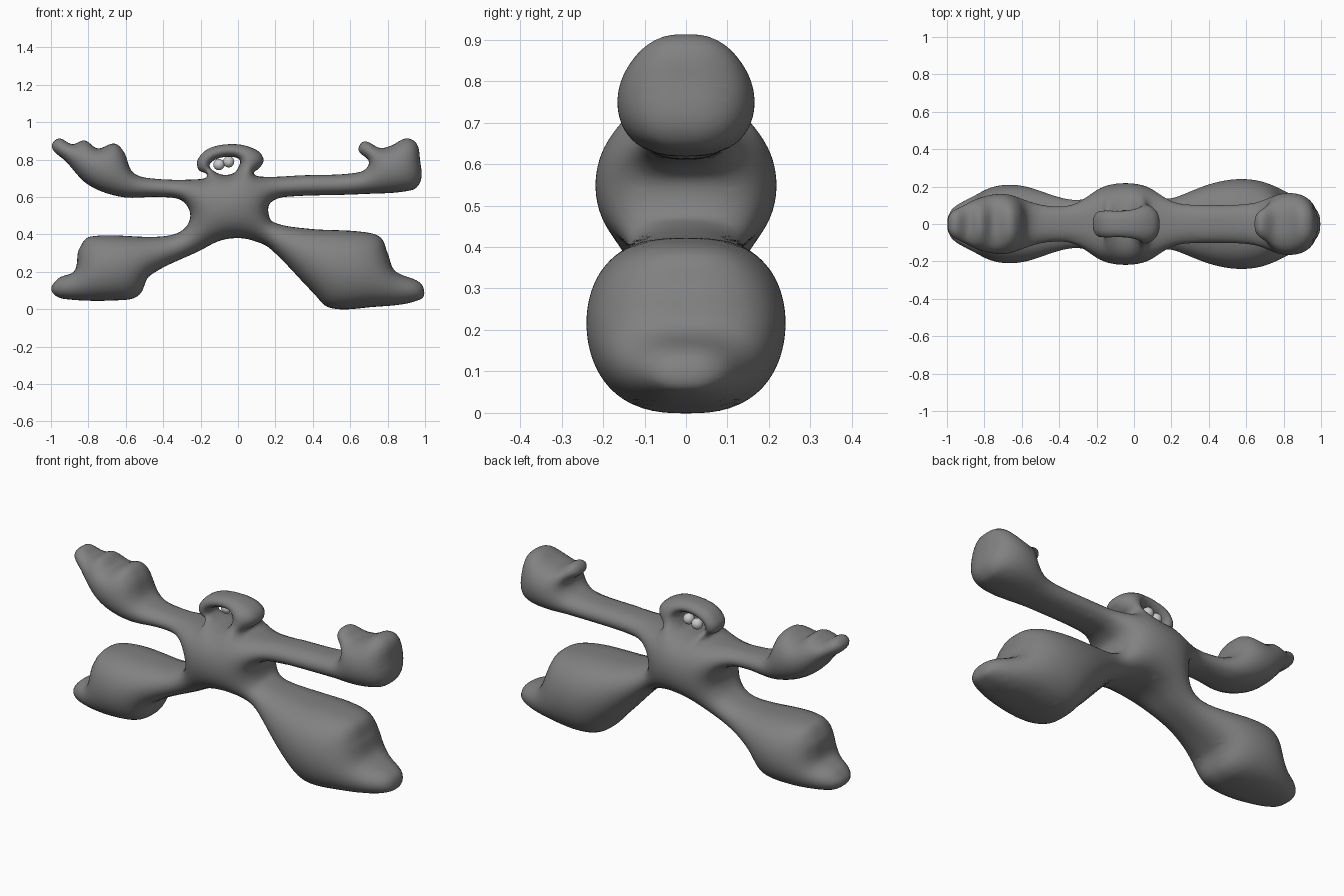
import bpy, bmesh, math
from mathutils import Vector
from mathutils.geometry import delaunay_2d_cdt
from mathutils.kdtree import KDTree

if "Cube" in bpy.data.objects:
    bpy.data.objects.remove(bpy.data.objects["Cube"])

# Front silhouette (x, z), clockwise from the right side of the neck
OUTLINE = [
    (.085, .725), (.14, .708), (.33, .715), (.65, .733), (.70, .785), (.645, .85), (.675, .897),
    (.76, .862), (.82, .875), (.90, .913), (.955, .885), (.973, .80), (.978, .69), (.93, .637),
    (.65, .615), (.25, .60), (.175, .57), (.162, .52), (.19, .465), (.38, .43), (.65, .415),
    (.76, .385), (.80, .30), (.84, .205), (.98, .135), (.98, .055), (.70, .01), (.49, .008),
    (.40, .09), (.17, .325), (.07, .37), (-.01, .38), (-.10, .365), (-.20, .315), (-.47, .18),
    (-.525, .08), (-.60, .05), (-.93, .055), (-.997, .10), (-.96, .165), (-.875, .205), (-.85, .32),
    (-.79, .388), (-.42, .388), (-.30, .42), (-.255, .50), (-.30, .58), (-.42, .60),
    (-.62, .60), (-.80, .665), (-.92, .79), (-.995, .865), (-.96, .912), (-.885, .882), (-.82, .902),
    (-.75, .86), (-.66, .885), (-.61, .84), (-.56, .73), (-.45, .698), (-.21, .695),
    (-.165, .715), (-.21, .745), (-.215, .80), (-.15, .862), (-.01, .882), (.10, .85),
    (.137, .80), (.115, .755)]
# Opening through the head
OPENING = [(-.152, .768), (-.12, .733), (-.07, .718), (-.02, .73), (.005, .765),
           (.008, .80), (-.05, .815), (-.12, .80)]
STEP = .0125


def smooth_loop(pts, step):
    """Closed smooth curve through the points, sampled about every step."""
    p = [Vector(q) for q in pts]
    out = []
    for i in range(len(p)):
        a, b, c, d = (p[(i + k) % len(p)] for k in (-1, 0, 1, 2))
        # tangents scaled to the local segment keep uneven spacing stable
        seg = (c - b).length
        tb = (c - a).normalized() * seg
        tc = (d - b).normalized() * seg
        n = max(2, round(seg / step))
        for k in range(n):
            t = k / n
            out.append(b * (2*t**3 - 3*t*t + 1) + tb * (t**3 - 2*t*t + t)
                       + c * (3*t*t - 2*t**3) + tc * (t**3 - t*t))
    return out


loops = [smooth_loop(OUTLINE, .011), smooth_loop(OPENING, .008)]
segs = [(l[i - 1].x, l[i - 1].y, l[i].x, l[i].y) for l in loops for i in range(len(l))]


def inside(x, y):
    r = False
    for ax, ay, bx, by in segs:
        if (ay > y) != (by > y) and x < ax + (y - ay) * (bx - ax) / (by - ay):
            r = not r
    return r


# Sample points: boundary, close inner rings for a round rim, interior grid
pts, edges = [], []
for l in loops:
    s = len(pts)
    pts += l
    edges += [(s + i, s + (i + 1) % len(l)) for i in range(len(l))]
nb = len(pts)
tree = KDTree(nb)
for i, p in enumerate(pts):
    tree.insert((p.x, p.y, 0), i)
tree.balance()
for l in loops:
    for i, p in enumerate(l):
        t = (l[(i + 1) % len(l)] - l[i - 1]).normalized()
        nrm = Vector((-t.y, t.x))
        if not inside(*(p + nrm * .001)):
            nrm = -nrm
        for d in (.0004, .002, .006):
            q = p + nrm * d
            if inside(q.x, q.y) and tree.find((q.x, q.y, 0))[2] > d * .8:
                pts.append(q)
for j in range(int(.95 / (STEP * .866)) + 1):
    for i in range(int(2 / STEP) + 1):
        x, y = -1 + (i + .5 * (j % 2)) * STEP, j * STEP * .866
        if tree.find((x, y, 0))[2] > .0115 and inside(x, y):
            pts.append(Vector((x, y)))

res = delaunay_2d_cdt(pts, edges, [], 0, 1e-6)
P, orig = res[0], res[3]
rim = [any(o < nb for o in og) for og in orig]
tris = [f for f in res[2] if inside(*(sum((P[v] for v in f), Vector((0, 0))) / 3))]

# Inflate: solve a Poisson problem on the triangles, depth is a root of it
N = len(P)
W = [dict() for _ in range(N)]
load = [0.0] * N
for f in tris:
    for k in range(3):
        o, a, b = f[k], f[(k + 1) % 3], f[(k + 2) % 3]
        u, v = P[a] - P[o], P[b] - P[o]
        cr = max(abs(u.x * v.y - u.y * v.x), 1e-9)
        w = .5 * u.dot(v) / cr
        W[a][b] = W[a].get(b, 0) + w
        W[b][a] = W[b].get(a, 0) + w
        load[o] += 4 * cr / 6
rows = [(i, sum(W[i].values()), list(W[i].items())) for i in range(N) if W[i] and not rim[i]]
h = [0.0] * N
for _ in range(260):
    for i, tot, nbr in rows:
        s = load[i]
        for j, w in nbr:
            s += w * h[j]
        h[i] += 1.85 * (s / tot - h[i])
top = max(h)
depth = [.24 * (max(v, 0) / top) ** .375 for v in h]

# Body: front and back skins sharing the rim
bm = bmesh.new()
front, back = {}, {}
for i in sorted({v for f in tris for v in f}):
    front[i] = bm.verts.new((P[i].x, -depth[i], P[i].y))
    back[i] = front[i] if rim[i] else bm.verts.new((P[i].x, depth[i], P[i].y))
for a, b, c in tris:
    if rim[a] and rim[b] and rim[c]:
        continue
    bm.faces.new((front[a], front[b], front[c]))
    bm.faces.new((back[c], back[b], back[a]))
bmesh.ops.recalc_face_normals(bm, faces=bm.faces)
me = bpy.data.meshes.new("body")
bm.to_mesh(me)
bm.free()
me.shade_smooth()
dark = bpy.data.materials.new("dark_grey")
dark.diffuse_color = (.22, .22, .22, 1)
dark.use_nodes = True
dark.node_tree.nodes["Principled BSDF"].inputs["Base Color"].default_value = dark.diffuse_color
me.materials.append(dark)
bpy.context.collection.objects.link(bpy.data.objects.new("body", me))

# Eyes: two small balls at the back of the head opening
for name, x, z in (("eye_left", -.102, .773), ("eye_right", -.05, .788)):
    bpy.ops.mesh.primitive_uv_sphere_add(segments=24, ring_count=16, radius=.03,
                                         location=(x, .046, z))
    bpy.context.object.name = name
    bpy.ops.object.shade_smooth()
